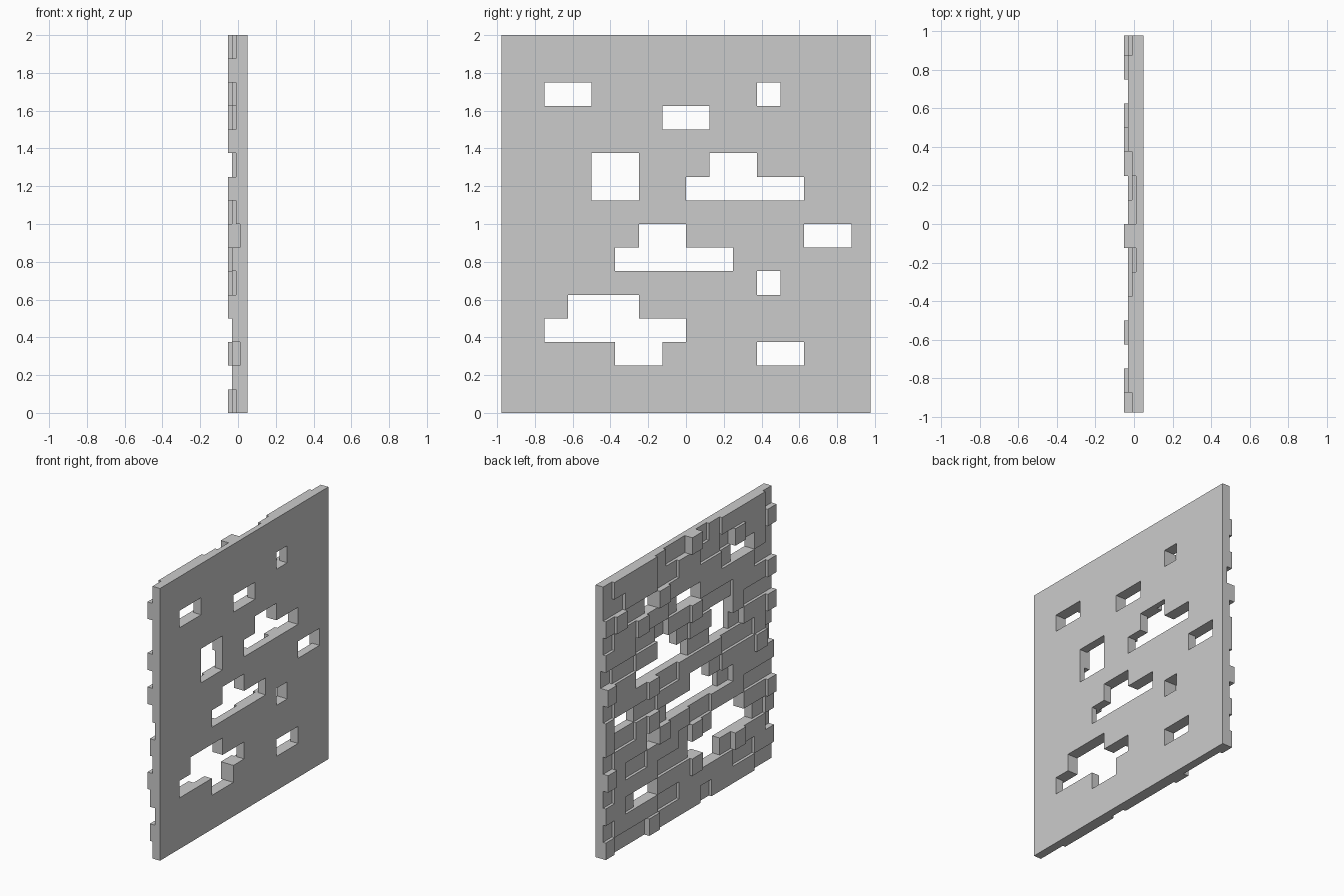
import bpy, bmesh

old = bpy.data.objects.get("Cube")
if old:
    bpy.data.objects.remove(old, do_unlink=True)

CELL, EDGE, FRONT = 0.125, 0.977, 0.05
# Relief depth of each block: a = most raised, d = deepest, "." = opening
LEVEL = {"a": -0.052, "b": -0.032, "c": -0.011, "d": 0.01, ".": FRONT}
# Rows run from top to bottom, columns from +y to -y
ROWS = [
    "cbbbbcddadcbbbbc",
    "ccbbbccbbccdabba",
    "bacc.abbbbbc..bc",
    "cbbabbc..bbbbbcc",
    "bbbccdbbacccbbba",
    "dccbb..cbb..bccc",
    "abb.....cc..dbba",
    "cbbbaccbbbbcccbc",
    "b..ccbbb..cbbbad",
    "bccbac.....dbbbb",
    "cbbb.abbccbbbccc",
    "abccbbbcab...bba",
    "cbbbbccc......cb",
    "bbc..bbba..cabbd",
    "cbbbbccbbbbbccbb",
    "bcccabbbbcbbbbcc",
]


def ycut(c):
    return max(-EDGE, min(EDGE, 1 - CELL * c))


def depth(r, c):
    inside = 0 <= r < 16 and 0 <= c < 16
    return LEVEL[ROWS[r][c]] if inside else FRONT


bm = bmesh.new()


def quad(*pts):
    bm.faces.new([bm.verts.new(p) for p in pts])


# Front and relief faces, with walls wherever a block stands above its neighbour
for r in range(16):
    top, low = 2 - CELL * r, 2 - CELL * (r + 1)
    for c in range(16):
        x = depth(r, c)
        if x == FRONT:
            continue
        l, rt = ycut(c), ycut(c + 1)
        quad((x, l, low), (x, rt, low), (x, rt, top), (x, l, top))
        quad((FRONT, rt, low), (FRONT, l, low), (FRONT, l, top), (FRONT, rt, top))
        for dr, dc, p, q in ((-1, 0, (l, top), (rt, top)), (1, 0, (rt, low), (l, low)),
                             (0, -1, (l, low), (l, top)), (0, 1, (rt, top), (rt, low))):
            n = depth(r + dr, c + dc)
            if n > x:
                quad((x, *p), (x, *q), (n, *q), (n, *p))

bmesh.ops.remove_doubles(bm, verts=bm.verts, dist=0.0005)
bmesh.ops.dissolve_limit(bm, angle_limit=0.01, verts=bm.verts, edges=bm.edges)
mesh = bpy.data.meshes.new("stone_panel")
bm.to_mesh(mesh)
bm.free()

# Plain grey stone
mat = bpy.data.materials.new("stone_grey")
mat.use_nodes = True
grey = (0.6, 0.6, 0.6, 1)
mat.diffuse_color = grey
mat.node_tree.nodes["Principled BSDF"].inputs["Base Color"].default_value = grey
mesh.materials.append(mat)

panel = bpy.data.objects.new("stone_panel", mesh)
bpy.context.scene.collection.objects.link(panel)
